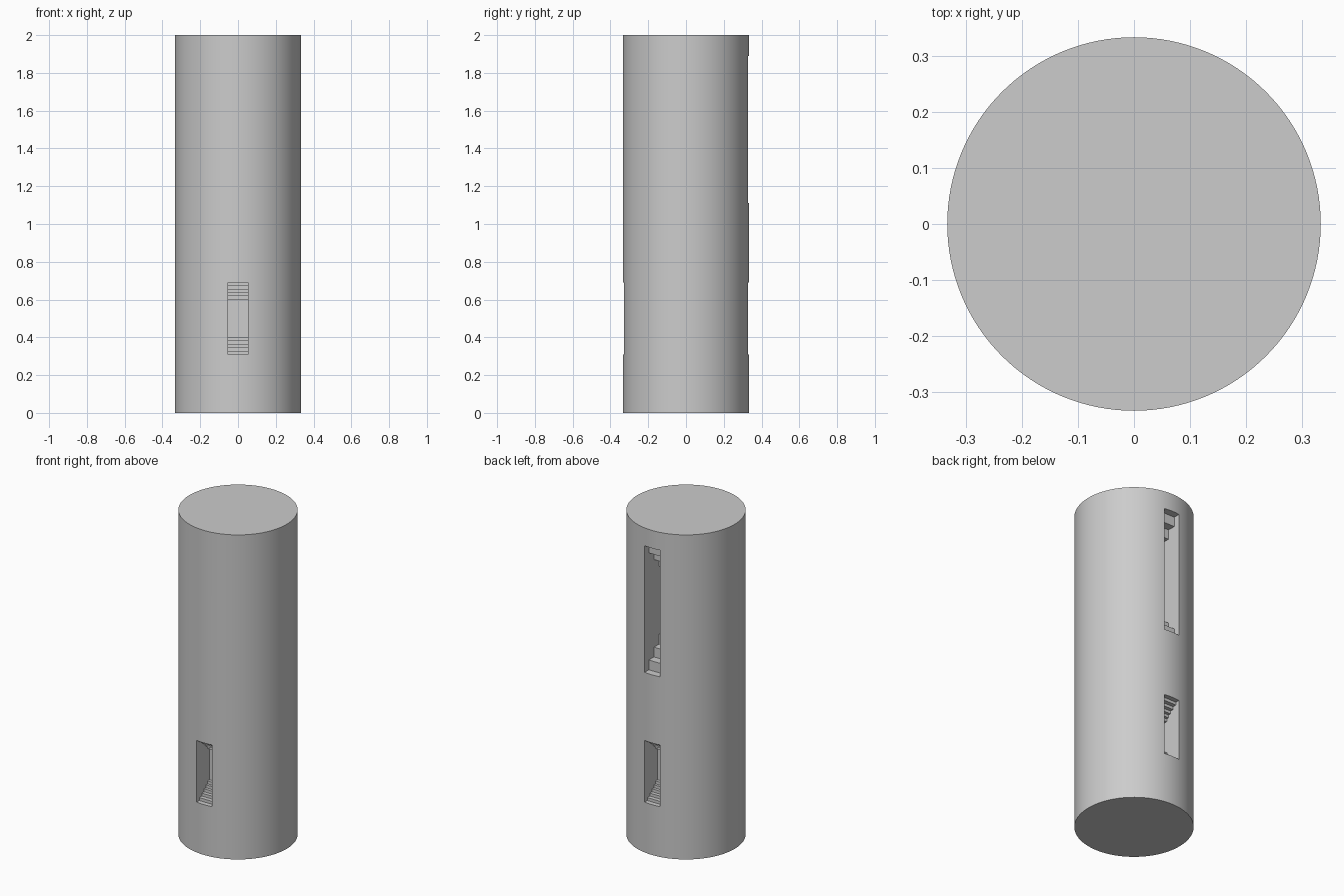
import bpy
import bmesh
from math import radians

RADIUS = 0.333
HEIGHT = 2.0
HALF_WIDTH = 0.052

if "Cube" in bpy.data.objects:
    bpy.data.objects.remove(bpy.data.objects["Cube"], do_unlink=True)

grey = bpy.data.materials.new("plain grey")
grey.use_nodes = True
colour = (0.604, 0.604, 0.604, 1.0)
grey.diffuse_color = colour
grey.node_tree.nodes["Principled BSDF"].inputs["Base Color"].default_value = colour


def stepped_cutter(name, side, centre, steps):
    """Solid slot with stepped ends; steps are (half height, depth) going inwards."""
    half_profile = []
    depth = -0.05
    for half, deeper in steps:
        half_profile += [(depth, half), (deeper, half)]
        depth = deeper
    profile = half_profile + [(d, -h) for d, h in reversed(half_profile)]

    bm = bmesh.new()
    verts = [bm.verts.new((-HALF_WIDTH, side * (RADIUS - d), centre + h))
             for d, h in profile]
    face = bm.faces.new(verts)
    moved = bmesh.ops.extrude_face_region(bm, geom=[face])["geom"]
    bmesh.ops.translate(bm, vec=(2 * HALF_WIDTH, 0, 0),
                        verts=[v for v in moved if isinstance(v, bmesh.types.BMVert)])
    bmesh.ops.recalc_face_normals(bm, faces=bm.faces)
    mesh = bpy.data.meshes.new(name)
    bm.to_mesh(mesh)
    bm.free()
    mesh.materials.append(grey)
    cutter = bpy.data.objects.new(name, mesh)
    bpy.context.collection.objects.link(cutter)
    cutter.hide_render = True
    return cutter


# Main round column
bpy.ops.mesh.primitive_cylinder_add(vertices=128, radius=RADIUS, depth=HEIGHT,
                                    location=(0, 0, HEIGHT / 2))
column = bpy.context.object
column.name = "column"
column.data.materials.append(grey)

# Short scooped slots front and back, long stepped slot at the back
scoop_depths = (0.03, 0.055, 0.077, 0.095, 0.11, 0.13)
scoop = [(0.19 - 0.018 * i, d) for i, d in enumerate(scoop_depths)]
stairs = [(0.39 - 0.06 * i, 0.045 + 0.05 * i) for i in range(4)]
cutters = [
    stepped_cutter("front_scoop_cutter", -1, 0.5, scoop),
    stepped_cutter("back_scoop_cutter", 1, 0.5, scoop),
    stepped_cutter("back_long_slot_cutter", 1, 1.5, stairs),
]

# Cut the slots, then drop the helpers
bpy.context.view_layer.objects.active = column
for cutter in cutters:
    cut = column.modifiers.new(cutter.name, "BOOLEAN")
    cut.operation = "DIFFERENCE"
    cut.solver = "EXACT"
    cut.object = cutter
    bpy.ops.object.modifier_apply(modifier=cut.name)
for cutter in cutters:
    bpy.data.objects.remove(cutter, do_unlink=True)

column.select_set(True)
bpy.ops.object.shade_smooth_by_angle(angle=radians(30))
